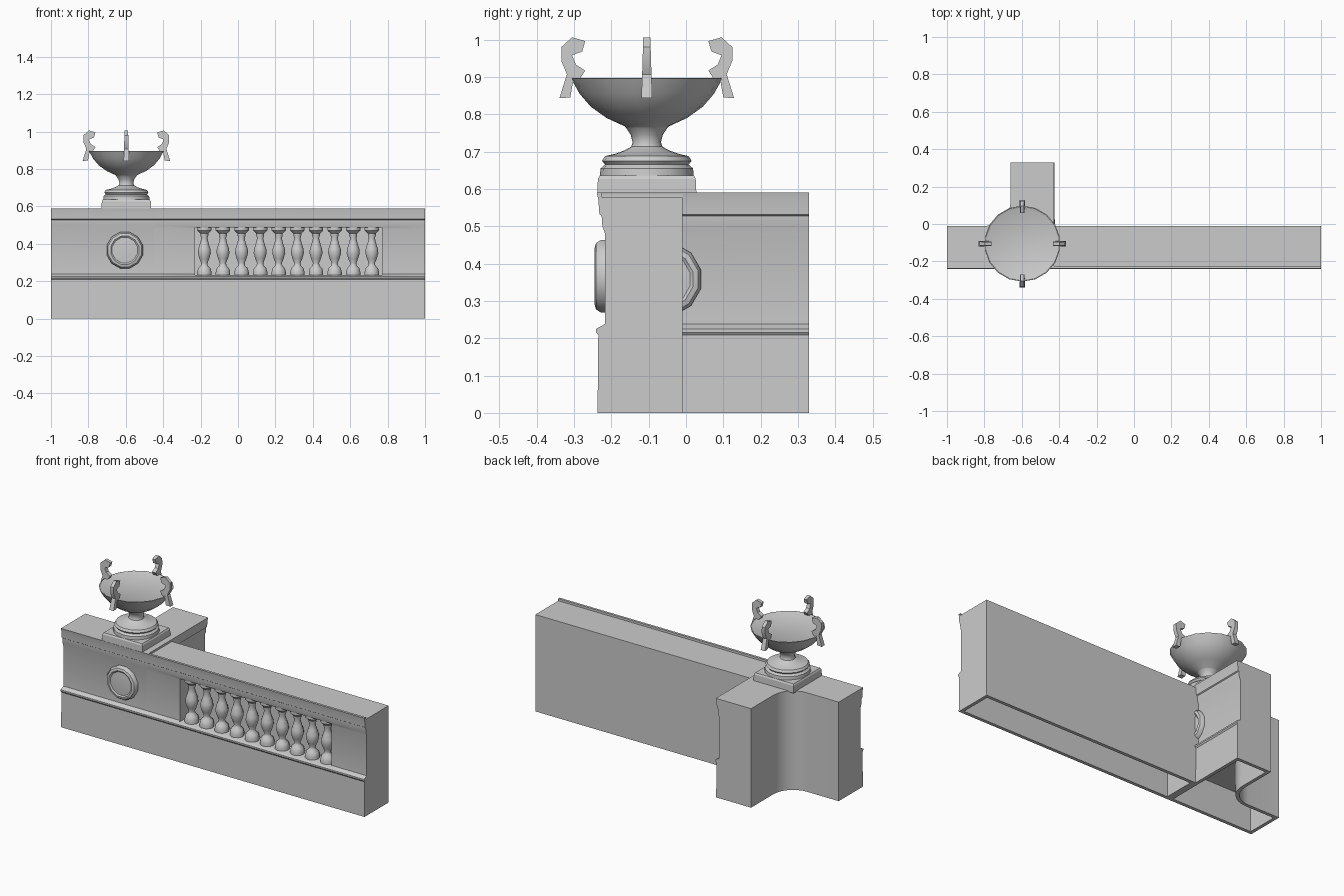
import bpy, bmesh, math
from mathutils import Matrix, Vector

if "Cube" in bpy.data.objects:
    bpy.data.objects.remove(bpy.data.objects["Cube"])


def make(name, bm, smooth=True):
    bmesh.ops.recalc_face_normals(bm, faces=bm.faces)
    me = bpy.data.meshes.new(name)
    bm.to_mesh(me)
    bm.free()
    ob = bpy.data.objects.new(name, me)
    bpy.context.collection.objects.link(ob)
    if smooth:
        shade(ob)
    return ob


def activate(ob):
    bpy.ops.object.select_all(action='DESELECT')
    ob.select_set(True)
    bpy.context.view_layer.objects.active = ob


def shade(ob):
    activate(ob)
    bpy.ops.object.shade_smooth_by_angle(angle=math.radians(35))


def loft(name, sections, smooth=False):
    """Skin a stack of (z, plan outline) sections and cap both ends."""
    bm = bmesh.new()
    rings = [[bm.verts.new((x, y, z)) for x, y in plan] for z, plan in sections]
    n = len(rings[0])
    for a, b in zip(rings, rings[1:]):
        for i in range(n):
            j = (i + 1) % n
            bm.faces.new((a[i], a[j], b[j], b[i]))
    bm.faces.new(rings[0][::-1])
    bm.faces.new(rings[-1])
    return make(name, bm, smooth)


def circle(r, n):
    return [(r * math.cos(2 * math.pi * (i + .5) / n), r * math.sin(2 * math.pi * (i + .5) / n)) for i in range(n)]


def lathe(name, profile, n):
    return loft(name, [(z, circle(r, n)) for r, z in profile], True)


def rect(x0, x1, y0, y1):
    return [(x0, y0), (x1, y0), (x1, y1), (x0, y1)]


def cut(ob, cutter):
    cutter.hide_render = True
    activate(ob)
    m = ob.modifiers.new("cut", 'BOOLEAN')
    m.operation = 'DIFFERENCE'
    m.solver = 'EXACT'
    m.object = cutter
    bpy.ops.object.modifier_apply(modifier=m.name)
    bpy.data.objects.remove(cutter)


# Moulding profile: height, outward offset from the wall face
FACE_Y, SIDE_X, BACK_Y = -.217, -.45, -.01
MOULD = [(0, .02), (.208, .018), (.216, .024), (.225, .024), (.238, 0), (.48, 0),
         (.5, .007), (.528, .009), (.532, .015), (.572, .018), (.59, .022)]


def pedestal_plan(o, t=0):
    """Corner pedestal outline; o pushes the moulded sides out, t insets the plain sides."""
    pts = [(-1 + t, FACE_Y - o), (SIDE_X + o, FACE_Y - o), (SIDE_X + o, .33 - t), (-.66 + t, .33 - t)]
    for k in range(9):
        a = math.pi / 2 * k / 8
        r = .13 + t
        pts.append((-.79 + r * math.cos(a), .12 - r * math.sin(a)))
    return pts + [(-1 + t, BACK_Y - t)]


# Corner pedestal with rear wing, hollow below
pedestal = loft("corner_pedestal", [(z, pedestal_plan(o)) for z, o in MOULD])
cut(pedestal, loft("cavity", [(-.05, pedestal_plan(0, .02)), (.2, pedestal_plan(0, .02))]))
shade(pedestal)

# Long wall with a baluster recess, hollow below, sunken top behind a front lip
wall = loft("balustrade_wall",
            [(z, rect(SIDE_X + o, 1, FACE_Y - o, BACK_Y)) for z, o in MOULD])
cut(wall, loft("recess", [(.232, rect(-.23, .77, -.3, -.135)), (.488, rect(-.23, .77, -.3, -.135))]))
cut(wall, loft("cavity", [(-.05, rect(-.41, .98, -.217, -.03)), (.2, rect(-.41, .98, -.217, -.03))]))
cut(wall, loft("top_drop", [(.577, rect(-.429, 1.1, -.225, .1)), (.7, rect(-.429, 1.1, -.225, .1))]))
shade(wall)

# Balusters
BALUSTER = [(.04, .23), (.04, .248), (.034, .27), (.02, .283), (.017, .297), (.027, .32),
            (.036, .35), (.034, .372), (.024, .402), (.017, .43), (.022, .445), (.022, .455),
            (.034, .466), (.04, .472), (.04, .489)]
for i in range(10):
    b = lathe(f"baluster_{i + 1}", BALUSTER, 12)
    b.location = (-.18 + i * .0995, -.178, 0)

# Round medallions on the front and on the wing side
DISC = [(.1, -.01), (.1, .012), (.092, .024), (.078, .028), (.07, .022), (.03, .025)]
front_disc = lathe("front_medallion", DISC, 12)
front_disc.location = (-.605, FACE_Y, .366)
front_disc.rotation_euler = (math.pi / 2, 0, 0)
side_disc = lathe("wing_medallion", DISC, 12)
side_disc.location = (SIDE_X, -.057, .358)
side_disc.rotation_euler = (0, math.pi / 2, 0)

# Urn: square plinth, turned foot and bowl
UX, UY = -.597, -.105
plinth = loft("urn_plinth", [(.585, rect(-.133, .133, -.133, .133)), (.627, rect(-.131, .131, -.131, .131)),
                             (.636, rect(-.126, .126, -.126, .126))])
plinth.location = (UX, UY, 0)
URN = [(.126, .63), (.124, .655), (.112, .665), (.12, .675), (.112, .688), (.085, .694), (.06, .703),
       (.042, .713), (.038, .725), (.043, .745), (.055, .763), (.06, .768), (.108, .79), (.15, .82),
       (.18, .855), (.203, .896), (.198, .897), (.19, .893)]
urn = lathe("urn_bowl", URN, 18)
urn.location = (UX, UY, 0)

# Four scrolled handles around the rim
HANDLE = [(.234, .843), (.205, .845), (.198, .885), (.178, .897), (.165, .917), (.19, .933), (.2, .958),
          (.173, .968), (.165, .996), (.2, 1.006), (.229, .98), (.229, .943), (.214, .907)]
for k in range(4):
    bm = bmesh.new()
    f = bm.faces.new([bm.verts.new((r, -.012, z)) for r, z in HANDLE])
    g = bmesh.ops.extrude_face_region(bm, geom=[f])
    moved = [v for v in g["geom"] if isinstance(v, bmesh.types.BMVert)]
    bmesh.ops.translate(bm, verts=moved, vec=Vector((0, .024, 0)))
    # slimmer towards the top
    for v in bm.verts:
        v.co.y *= 1.2 - 2.5 * (v.co.z - .843)
    bmesh.ops.rotate(bm, verts=bm.verts, cent=(0, 0, 0), matrix=Matrix.Rotation(k * math.pi / 2, 3, 'Z'))
    h = make(f"urn_handle_{k + 1}", bm)
    h.location = (UX, UY, 0)
